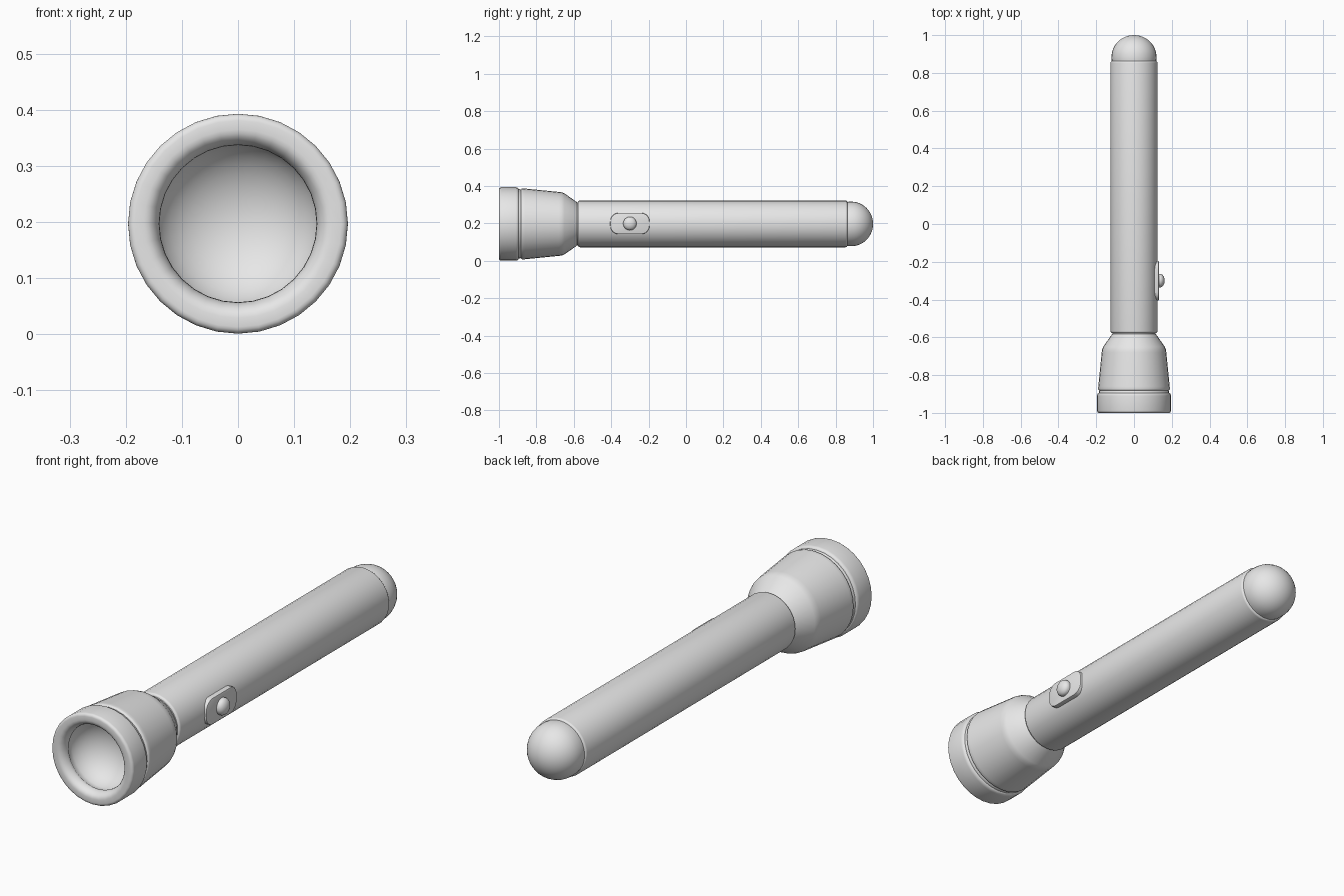
import bpy
import bmesh
from math import sin, cos, pi, radians
from mathutils import Matrix

if "Cube" in bpy.data.objects:
    bpy.data.objects.remove(bpy.data.objects["Cube"], do_unlink=True)

AXIS_Z = 0.197
SIDES = 32

grey = bpy.data.materials.new("plain grey")
grey.use_nodes = True
colour = (0.8, 0.8, 0.8, 1)
grey.diffuse_color = colour
grey.node_tree.nodes["Principled BSDF"].inputs["Base Color"].default_value = colour


def arc(cr, cy, rr, ry, start, end, steps=6):
    """Elliptical arc of (radius, length) points, angles in degrees."""
    pts = []
    for i in range(steps + 1):
        a = radians(start + (end - start) * i / steps)
        pts.append((cr + rr * cos(a), cy + ry * sin(a)))
    return pts


def finish(name, bm, location, angle=40):
    bmesh.ops.recalc_face_normals(bm, faces=bm.faces)
    mesh = bpy.data.meshes.new(name)
    bm.to_mesh(mesh)
    bm.free()
    mesh.materials.append(grey)
    obj = bpy.data.objects.new(name, mesh)
    obj.location = location
    bpy.context.collection.objects.link(obj)
    bpy.ops.object.select_all(action='DESELECT')
    obj.select_set(True)
    bpy.context.view_layer.objects.active = obj
    bpy.ops.object.shade_smooth_by_angle(angle=radians(angle))
    return obj


def lathe(name, profile, location=(0, 0, AXIS_Z), turn=0):
    """Turn a (radius, y) profile around the y axis."""
    bm = bmesh.new()
    verts = [bm.verts.new((r, y, 0)) for r, y in profile]
    edges = [bm.edges.new(pair) for pair in zip(verts, verts[1:])]
    bmesh.ops.spin(bm, geom=verts + edges, cent=(0, 0, 0), axis=(0, 1, 0),
                   angle=2 * pi, steps=SIDES)
    bmesh.ops.remove_doubles(bm, verts=bm.verts, dist=0.00005)
    bm.transform(Matrix.Rotation(turn, 4, 'Z'))
    return finish(name, bm, location)


# Head: reflector bowl, rounded lip, bezel ring, groove and tapered neck
head = arc(0, -0.945, 0.15, 0.12, 90, 0, 10)
head[0] = (0, head[0][1])
head += arc(0.168, -0.96, 0.028, 0.04, 180, 270)
head += arc(0.184, -0.988, 0.012, 0.012, 270, 360, 4)
head += arc(0.186, -0.91, 0.01, 0.015, 0, 90, 4)
head += [(0.185, -0.885)]
head += arc(0.182, -0.872, 0.008, 0.01, 270, 360, 3)
head += [(0.189, -0.86), (0.171, -0.68), (0.169, -0.665), (0.163, -0.65),
         (0.128, -0.6), (0.119, -0.587), (0.113, -0.58), (0, -0.58)]
lathe("lamp_head", head)

# Tube with softened ends
tube = [(0, -0.585), (0.115, -0.585)]
tube += arc(0.115, -0.567, 0.01, 0.01, 270, 360, 4)
tube += arc(0.115, 0.853, 0.01, 0.01, 0, 90, 4)
tube += [(0, 0.863)]
lathe("handle_tube", tube)

# Domed tail cap
cap = [(0, 0.855), (0.117, 0.855), (0.119, 0.875)]
cap += arc(0, 0.885, 0.119, 0.115, 0, 90, 12)
cap[-1] = (0, 1.0)
lathe("tail_cap", cap)

# Switch plate on the left side
bm = bmesh.new()
bmesh.ops.create_cube(bm, size=1)
bmesh.ops.scale(bm, vec=(0.05, 0.21, 0.114), verts=bm.verts)
corners = [e for e in bm.edges
           if abs(e.verts[0].co.x - e.verts[1].co.x) > 0.01]
bmesh.ops.bevel(bm, geom=corners, offset=0.045, segments=6, profile=0.5,
                affect='EDGES')
rim = [e for e in bm.edges if all(v.co.x > 0.02 for v in e.verts)]
bmesh.ops.bevel(bm, geom=rim, offset=0.005, segments=2, profile=0.5,
                affect='EDGES')
finish("switch_plate", bm, (0.107, -0.3, AXIS_Z + 0.002))

# Push button
button = [(0, 0.11), (0.036, 0.11)]
button += arc(0, 0.138, 0.036, 0.024, 0, 90, 8)
button[-1] = (0, 0.162)
lathe("switch_button", button, (0, -0.3, AXIS_Z + 0.002), -pi / 2)
